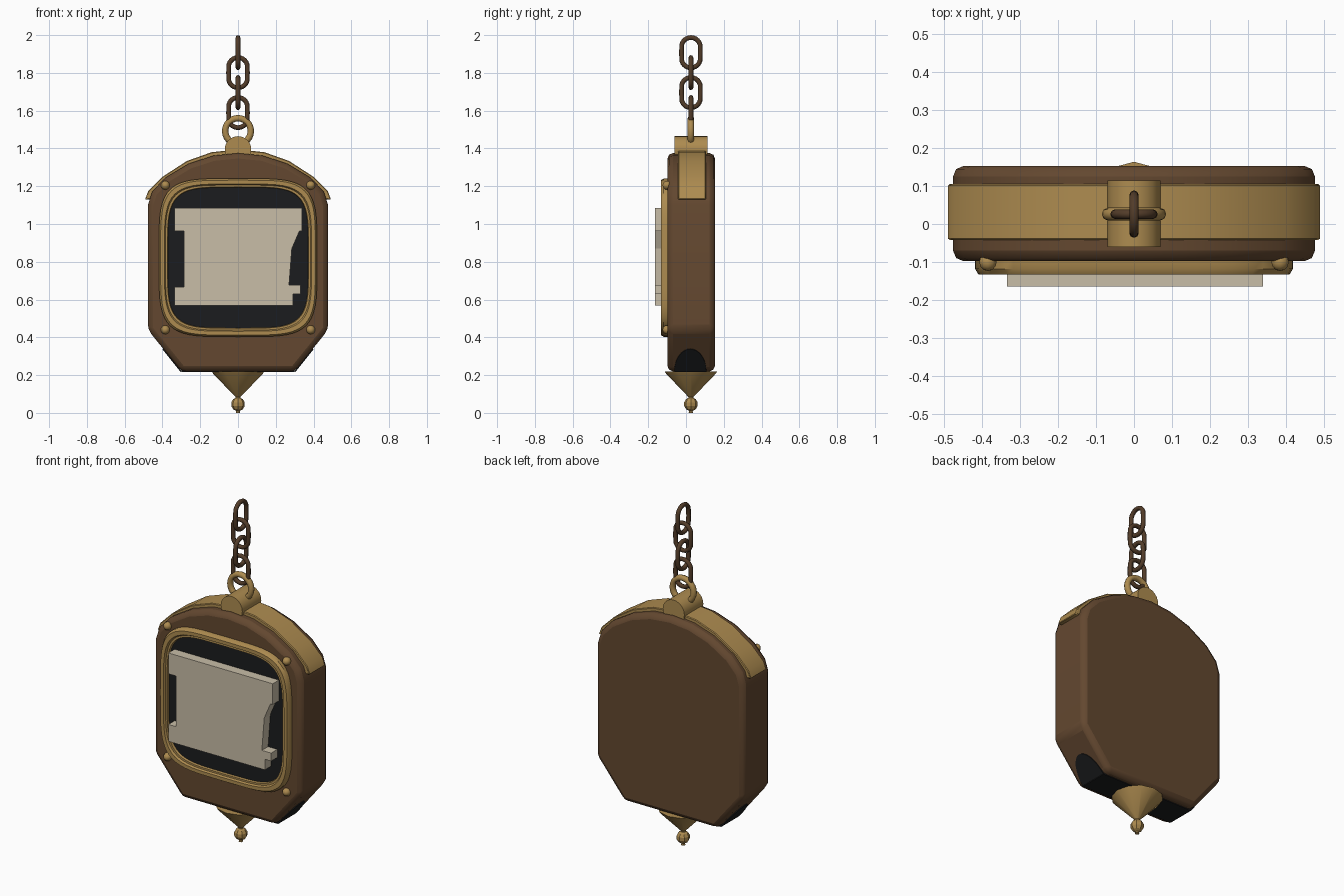
import bpy, bmesh, math
from mathutils import Matrix

if "Cube" in bpy.data.objects:
    bpy.data.objects.remove(bpy.data.objects["Cube"])

CY = 0.026  # depth of the hanging axis


def material(name, r, g, b):
    m = bpy.data.materials.new(name)
    m.use_nodes = True
    m.diffuse_color = (r, g, b, 1)
    m.node_tree.nodes["Principled BSDF"].inputs["Base Color"].default_value = (r, g, b, 1)
    return m


brown = material("brown leather", 0.125, 0.064, 0.029)
gold = material("aged brass", 0.42, 0.26, 0.08)
ivory = material("ivory", 0.58, 0.51, 0.39)
black = material("black glass", 0.011, 0.012, 0.013)
bronze = material("dark bronze", 0.085, 0.045, 0.022)


def finish(name, bm, mat, angle=35, bevel=0, segments=2):
    bmesh.ops.recalc_face_normals(bm, faces=bm.faces)
    mesh = bpy.data.meshes.new(name)
    bm.to_mesh(mesh)
    bm.free()
    mesh.materials.append(mat)
    ob = bpy.data.objects.new(name, mesh)
    bpy.context.collection.objects.link(ob)
    if bevel:
        mod = ob.modifiers.new("soft edges", "BEVEL")
        mod.width, mod.segments = bevel, segments
        mod.limit_method, mod.angle_limit = "ANGLE", math.radians(30)
    bpy.ops.object.select_all(action="DESELECT")
    ob.select_set(True)
    bpy.context.view_layer.objects.active = ob
    if angle:
        bpy.ops.object.shade_smooth_by_angle(angle=math.radians(angle))
    return ob


def loft(name, rings, mat, caps=True, closed=False, **kw):
    """Skin equal-length rings of points."""
    bm = bmesh.new()
    rows = [[bm.verts.new(p) for p in ring] for ring in rings]
    pairs = list(zip(rows, rows[1:]))
    if closed:
        pairs.append((rows[-1], rows[0]))
    for a, b in pairs:
        for i in range(len(a)):
            j = (i + 1) % len(a)
            bm.faces.new((a[i], a[j], b[j], b[i]))
    if caps:
        bm.faces.new(rows[0])
        bm.faces.new(rows[-1])
    return finish(name, bm, mat, **kw)


def extrude(name, outline, y0, y1, mat, **kw):
    return loft(name, [[(x, y, z) for x, z in outline] for y in (y0, y1)], mat, **kw)


def mirrored(half):
    """Complete a right-hand outline whose ends may lie on the axis."""
    return half + [(-x, z) for x, z in reversed(half) if x > 0]


def turned(name, profile, sides, mat, **kw):
    """Lathe (radius, z) pairs about the hanging axis."""
    rings = [[(r * math.cos(t), CY + r * math.sin(t), z)
              for t in (math.tau * i / sides for i in range(sides))] for r, z in profile]
    return loft(name, rings, mat, **kw)


# Case with arched top and cut lower corners
case = [(0.30, 0.22), (0.477, 0.44), (0.477, 1.10), (0.455, 1.17), (0.385, 1.245),
        (0.26, 1.32), (0.13, 1.362), (0, 1.375)]
extrude("case", mirrored(case), -0.098, 0.153, brown, bevel=0.028)

# Brass band over the arch
outer = [(0.492, 1.13), (0.475, 1.175), (0.40, 1.25), (0.27, 1.334), (0.14, 1.38), (0, 1.395)]
inner = [(x * 0.94, z - 0.03) for x, z in outer]
inner[0] = (0.468, 1.13)
band = mirrored(outer) + list(reversed(mirrored(inner)))
extrude("top_band", band, -0.042, 0.105, gold, bevel=0.004, segments=1)


# Rounded-square bezel and screen
def squircle(half, y, n=56, power=4.6):
    def f(c):
        return math.copysign(abs(c) ** (2 / power), c) * half
    return [(f(math.cos(t)), y, 0.822 + f(math.sin(t)))
            for t in (math.tau * i / n for i in range(n))]


steps = [(0.419, -0.085), (0.419, -0.118), (0.41, -0.133), (0.39, -0.133),
         (0.384, -0.122), (0.374, -0.122), (0.368, -0.085)]
loft("bezel", [squircle(*s) for s in steps], gold, caps=False, closed=True)
loft("screen", [squircle(0.376, -0.108), squircle(0.376, -0.09)], black)

# Raised plaque with notched sides
plaque = [(-0.335, 1.085), (0.34, 1.085), (0.34, 0.963), (0.325, 0.963), (0.285, 0.87),
          (0.27, 0.677), (0.33, 0.677), (0.33, 0.63), (0.29, 0.63), (0.29, 0.568),
          (-0.335, 0.568), (-0.335, 0.667), (-0.285, 0.667), (-0.285, 0.963), (-0.335, 0.963)]
extrude("plaque", plaque, -0.165, -0.1, ivory, angle=0)

# Corner rivets
for side, sx in (("left", 1), ("right", -1)):
    for level, z in (("upper", 1.205), ("lower", 0.44)):
        bm = bmesh.new()
        bmesh.ops.create_uvsphere(bm, u_segments=10, v_segments=6, radius=0.024)
        bmesh.ops.rotate(bm, verts=bm.verts, matrix=Matrix.Rotation(math.pi / 2, 3, "X"))
        bmesh.ops.translate(bm, verts=bm.verts, vec=(sx * 0.385, -0.1, z))
        finish(f"{level}_{side}_rivet", bm, gold)

# Dark inlay under the case, running up both cut corners
arch = [(0.085 * math.cos(t), 0.12 * math.sin(t))
        for t in (math.pi * i / 16 for i in range(17))]
for side, sx in (("left", 1), ("right", -1)):
    rings = [[(sx * (0.30 + h * 0.80 + d), CY - 0.003 + y, 0.22 + h - d * 0.8)
              for y, h in arch] for d in (-0.002, 0.004)]
    loft(side + "_inlay", rings, black, angle=0)
extrude("bottom_inlay", [(-0.3, 0.216), (0.3, 0.216), (0.3, 0.224), (-0.3, 0.224)],
        CY - 0.088, CY + 0.082, black, angle=0)

# Hanging lug: round barrel across the top
barrel = [(0.07 * math.cos(t), 1.395 + 0.07 * math.sin(t))
          for t in (math.tau * i / 24 for i in range(24))]
extrude("lug", barrel, -0.06, 0.115, gold)


# Ring and chain links
def link(name, z, major, minor, stretch, sideways, mat):
    rings = []
    for i in range(24):
        a = math.tau * i / 24
        ring = []
        for j in range(8):
            b = math.tau * j / 8
            r = major + minor * math.cos(b)
            u, v, w = r * math.cos(a), r * math.sin(a), minor * math.sin(b)
            if abs(v) > 1e-4:
                v += math.copysign(stretch, v)
            x, y = (w, u) if sideways else (u, w)
            ring.append((x, CY + y, z + v))
        rings.append(ring)
    loft(name, rings, mat, caps=False, closed=True, angle=60)


link("hanging_ring", 1.492, 0.068, 0.017, 0, False, gold)
for k in range(4):
    link(f"chain_link_{k + 1}", 1.59 + k * 0.1057, 0.05, 0.0125, 0.03, k % 2 == 1, bronze)

# Pointed finial with a small ball
turned("finial_cone", [(0.138, 0.218), (0.132, 0.208), (0.014, 0.085), (0.014, 0.07)], 12, gold)
ball = [(0.037 * math.sin(t), 0.046 - 0.037 * math.cos(t))
        for t in (math.pi * (0.08 + 0.84 * i / 5) for i in range(6))]
turned("finial_ball", [(0.012, 0.0)] + ball, 8, gold, angle=0)
